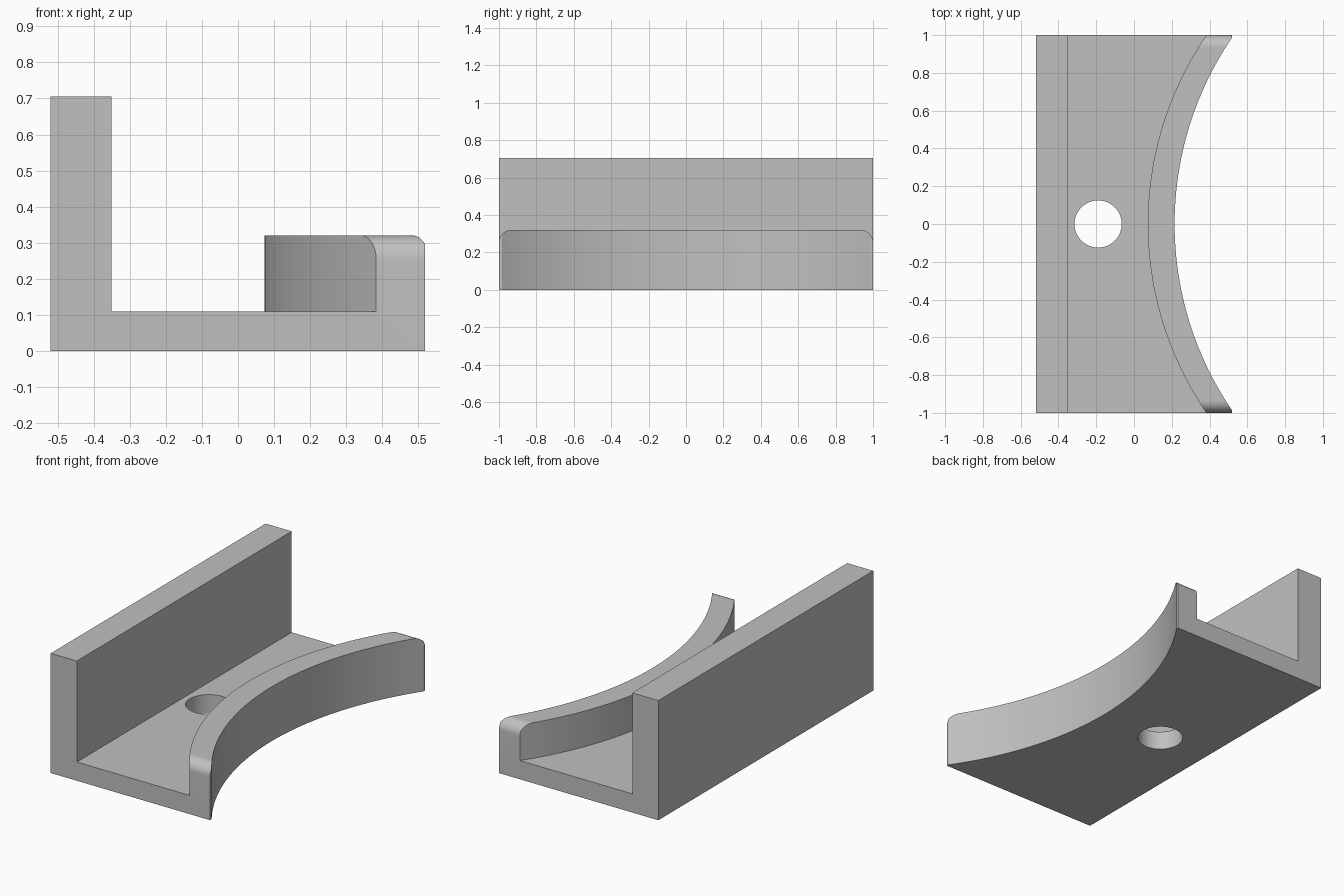
import bpy, bmesh, math
from mathutils import Vector

default = bpy.data.objects.get("Cube")
if default:
    bpy.data.objects.remove(default, do_unlink=True)

grey = bpy.data.materials.new("plain grey")
grey.use_nodes = True
colour = (0.53, 0.53, 0.53, 1)
grey.diffuse_color = colour
grey.node_tree.nodes["Principled BSDF"].inputs["Base Color"].default_value = colour


def prism(name, outline, direction):
    """Extrude a closed outline of 3D points along a direction."""
    bm = bmesh.new()
    face = bm.faces.new([bm.verts.new(p) for p in outline])
    ext = bmesh.ops.extrude_face_region(bm, geom=[face])
    moved = [v for v in ext["geom"] if isinstance(v, bmesh.types.BMVert)]
    bmesh.ops.translate(bm, verts=moved, vec=Vector(direction))
    bmesh.ops.recalc_face_normals(bm, faces=bm.faces)
    mesh = bpy.data.meshes.new(name)
    bm.to_mesh(mesh)
    bm.free()
    mesh.materials.append(grey)
    obj = bpy.data.objects.new(name, mesh)
    bpy.context.collection.objects.link(obj)
    return obj


def arc(apex, end_x, end_y, z, reach=1.1, steps=56):
    """Arc through (apex, 0) and (end_x, +-end_y), carried on to y = +-reach."""
    sag = end_x - apex
    r = (end_y ** 2 + sag ** 2) / (2 * sag)
    a = math.asin(reach / r)
    angles = [-a + 2 * a * i / steps for i in range(steps + 1)]
    return [(apex + r - r * math.cos(t), r * math.sin(t), z) for t in angles]


BACK, FRONT, WALL = -0.52, 0.518, -0.35
TOP, FLOOR, RIM, ROUND = 0.705, 0.11, 0.32, 0.065

# Solid blank for the bracket
body = prism("curved_bracket", [(BACK, -1, 0), (FRONT, -1, 0),
                                (FRONT, 1, 0), (BACK, 1, 0)], (0, 0, TOP))

# Concave front edge
front_arc = arc(0.215, FRONT, 0.985, -0.5)
front_cut = prism("front_curve_cutter",
                  front_arc + [(2, 1.1, -0.5), (2, -1.1, -0.5)], (0, 0, 2))

# Channel between the tall wall and the curved lip
channel_cut = prism("channel_cutter",
                    arc(0.073, 0.383, 1, FLOOR) + [(WALL, 1.1, FLOOR), (WALL, -1.1, FLOOR)],
                    (0, 0, 2))

# Space above the lip, with rounded lip ends
right_end = []
for i in range(13):
    t = math.pi / 2 * i / 12
    right_end.append((0, 1 - ROUND + ROUND * math.sin(t), RIM - ROUND + ROUND * math.cos(t)))
left_end = [(x, -y, z) for x, y, z in reversed(right_end)]
low = RIM - ROUND
lip_cut = prism("lip_cutter", left_end + right_end
                + [(0, 1.2, low), (0, 1.2, 1), (0, -1.2, 1), (0, -1.2, low)], (2, 0, 0))

# Screw hole through the floor
ring = [2 * math.pi * i / 48 for i in range(48)]
hole_cut = prism("hole_cutter", [(-0.19 + 0.125 * math.cos(t), 0.125 * math.sin(t), -0.5)
                                 for t in ring], (0, 0, 2))

cutters = [channel_cut, lip_cut, front_cut, hole_cut]
for cutter in cutters:
    cutter.hide_render = True
    mod = body.modifiers.new(cutter.name, "BOOLEAN")
    mod.operation = "DIFFERENCE"
    mod.solver = "EXACT"
    mod.object = cutter

# Bake the cuts and drop the cutters
graph = bpy.context.evaluated_depsgraph_get()
result = bpy.data.meshes.new_from_object(body.evaluated_get(graph))
body.modifiers.clear()
body.data = result
for cutter in cutters:
    bpy.data.objects.remove(cutter, do_unlink=True)

# Smooth curves, sharp edges
bpy.ops.object.select_all(action="DESELECT")
body.select_set(True)
bpy.context.view_layer.objects.active = body
bpy.ops.object.shade_smooth_by_angle(angle=math.radians(25))
